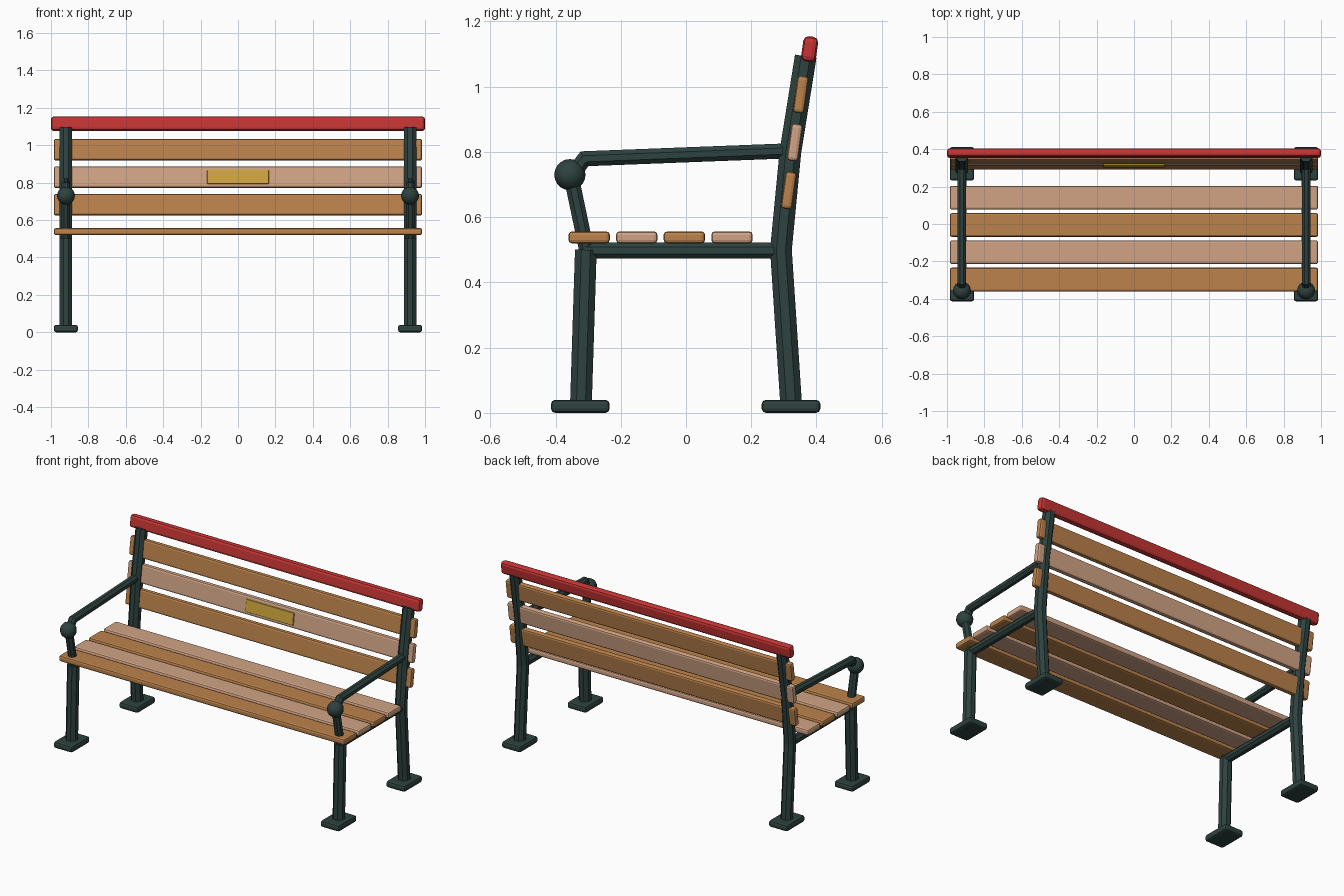
import bpy, math
from mathutils import Vector

if "Cube" in bpy.data.objects:
    bpy.data.objects.remove(bpy.data.objects["Cube"])


def material(name, rgb):
    m = bpy.data.materials.new(name)
    m.diffuse_color = (*rgb, 1)
    m.use_nodes = True
    m.node_tree.nodes["Principled BSDF"].inputs["Base Color"].default_value = m.diffuse_color
    return m


GREEN = material("dark green iron", (0.027, 0.055, 0.050))
OAK = material("oak wood", (0.50, 0.225, 0.072))
PALE = material("pale wood", (0.64, 0.37, 0.235))
RED = material("red paint", (0.56, 0.036, 0.034))
BRASS = material("brass", (0.62, 0.37, 0.045))
TILT = math.radians(-8)


def box(name, center, size, mat, bevel, tilt=0, segments=2):
    """Bevelled block, optionally tilted about x."""
    bpy.ops.mesh.primitive_cube_add(size=1, location=center, rotation=(tilt, 0, 0))
    o = bpy.context.object
    o.name = name
    o.scale = size
    bpy.ops.object.transform_apply(location=False, rotation=False, scale=True)
    b = o.modifiers.new("bevel", "BEVEL")
    b.width, b.segments = bevel, segments
    o.data.materials.append(mat)
    return o


def bar(name, x, points, radius, sides=8):
    """Faceted iron bar swept along (y, z) points with mitred bends."""
    pts = [Vector((x, y, z)) for y, z in points]
    dirs = [(b - a).normalized() for a, b in zip(pts, pts[1:])]
    side = Vector((1, 0, 0))
    verts, faces = [], []
    for i, p in enumerate(pts):
        d0, d1 = dirs[max(i - 1, 0)], dirs[min(i, len(dirs) - 1)]
        t = (d0 + d1).normalized()
        n = side.cross(t) / max(t.dot(d0), 0.5)
        for k in range(sides):
            a = 2 * math.pi * (k + 0.5) / sides
            verts.append(p + radius * (math.cos(a) * side + math.sin(a) * n))
    for i in range(len(pts) - 1):
        for k in range(sides):
            j = (k + 1) % sides
            faces.append((i * sides + k, i * sides + j,
                          (i + 1) * sides + j, (i + 1) * sides + k))
    faces.append(tuple(reversed(range(sides))))
    faces.append(tuple(range(len(verts) - sides, len(verts))))
    me = bpy.data.meshes.new(name)
    me.from_pydata(verts, [], faces)
    me.materials.append(GREEN)
    o = bpy.data.objects.new(name, me)
    bpy.context.collection.objects.link(o)


# Iron end frames
for label, x in (("left", -0.92), ("right", 0.92)):
    bar(label + "_front_leg", x, [(-0.322, 0.03), (-0.307, 0.50)], 0.036)
    bar(label + "_back_post", x,
        [(0.322, 0.03), (0.291, 0.50), (0.320, 0.80), (0.367, 1.093)], 0.036)
    bar(label + "_seat_bearer", x, [(-0.31, 0.498), (0.29, 0.498)], 0.027)
    bar(label + "_armrest", x,
        [(-0.305, 0.50), (-0.352, 0.725), (-0.311, 0.779), (0.31, 0.803)], 0.025)
    for end, y in (("front", -0.324), ("back", 0.322)):
        box(f"{label}_{end}_foot", (x, y, 0.02), (0.13, 0.18, 0.04), GREEN, 0.013)
    bpy.ops.mesh.primitive_uv_sphere_add(segments=16, ring_count=10, radius=0.048,
                                         location=(x, -0.356, 0.73))
    knob = bpy.context.object
    knob.name = label + "_arm_knob"
    knob.data.materials.append(GREEN)
    bpy.ops.object.shade_smooth_by_angle()

# Seat slats
for i in range(4):
    box(f"seat_slat_{i + 1}", (0, -0.297 + 0.146 * i, 0.538), (1.97, 0.127, 0.037),
        PALE if i % 2 else OAK, 0.011)

# Back slats and top rail
for i in range(3):
    box(f"back_slat_{i + 1}", (0, 0.315 + 0.0185 * i, 0.682 + 0.147 * i),
        (1.97, 0.035, 0.115), PALE if i % 2 else OAK, 0.011, TILT)
box("top_rail", (0, 0.379, 1.115), (2.0, 0.046, 0.078), RED, 0.016, TILT)

# Brass plate on the middle slat
box("brass_plate", (0, 0.3135, 0.831), (0.33, 0.012, 0.075), BRASS, 0.004, TILT)
